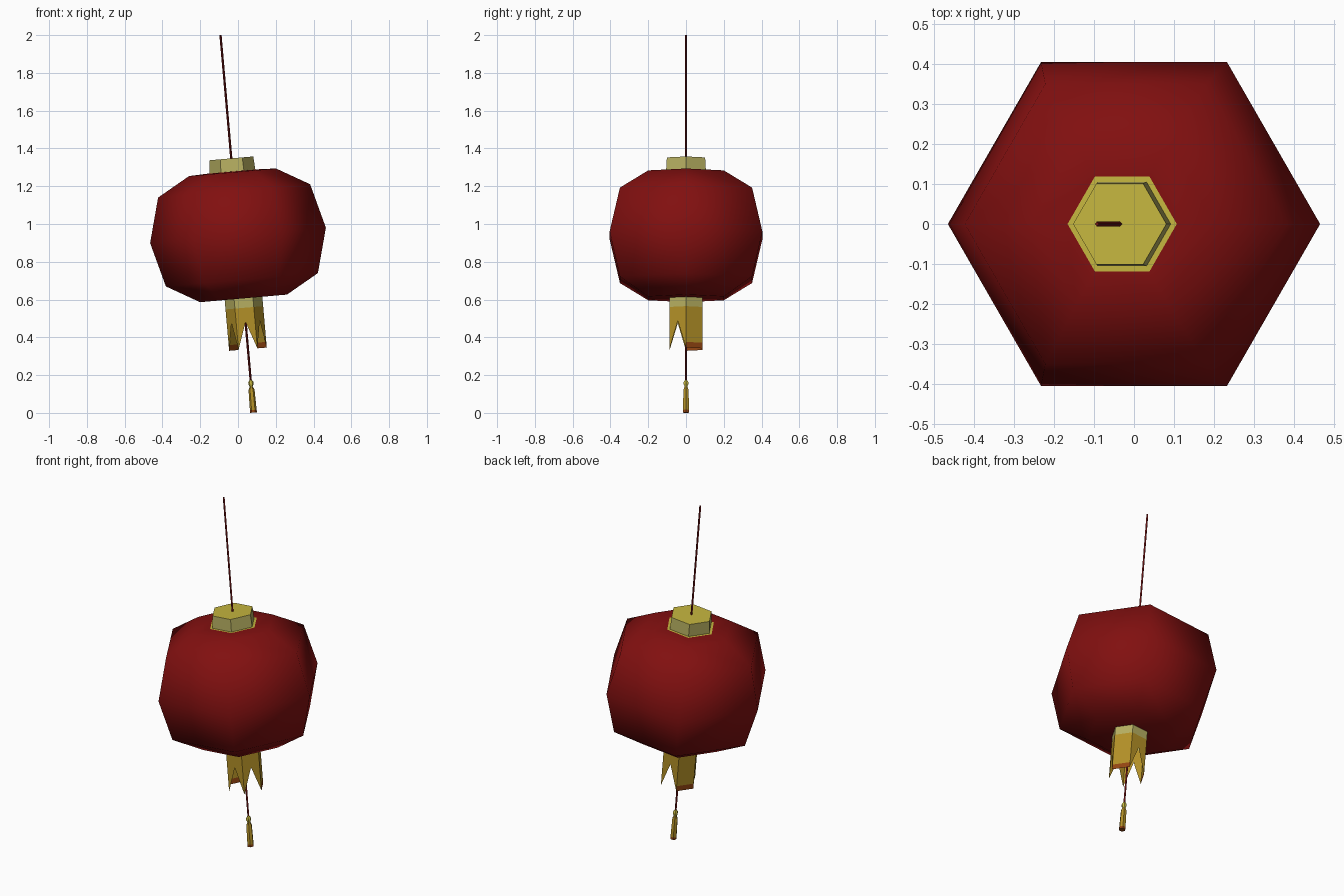
import bpy, bmesh, math
from mathutils import Matrix

if "Cube" in bpy.data.objects:
    bpy.data.objects.remove(bpy.data.objects["Cube"])

# Everything is built along an upright axis, then leaned 5 degrees about y
LEAN = Matrix.Translation((0, 0, 0.94)) @ Matrix.Rotation(math.radians(-5), 4, 'Y')


def material(name, rgb):
    m = bpy.data.materials.new(name)
    m.diffuse_color = (*rgb, 1)
    m.use_nodes = True
    m.node_tree.nodes["Principled BSDF"].inputs["Base Color"].default_value = m.diffuse_color
    return m


RED = material("lantern red", (0.22, 0.005, 0.005))
CORD = material("cord red", (0.15, 0.006, 0.006))
YELLOW = material("cap yellow", (0.56, 0.47, 0.05))
PALE = material("pale yellow", (0.47, 0.43, 0.12))
GOLD = material("gold", (0.45, 0.28, 0.02))
BROWN = material("burnt orange", (0.30, 0.06, 0.006))


def finish(name, bm, mats, smooth=None):
    me = bpy.data.meshes.new(name)
    bm.to_mesh(me)
    bm.free()
    me.transform(LEAN)
    for m in mats:
        me.materials.append(m)
    ob = bpy.data.objects.new(name, me)
    bpy.context.collection.objects.link(ob)
    if smooth is not None:
        bpy.ops.object.select_all(action='DESELECT')
        ob.select_set(True)
        bpy.context.view_layer.objects.active = ob
        bpy.ops.object.shade_smooth_by_angle(angle=math.radians(smooth))
    return ob


def lathe(name, profile, sides, mats, bands=None, smooth=None, ends=(0, 0)):
    """Closed stack of rings (radius, height), top to bottom; bands = material per row."""
    bm = bmesh.new()
    rings = [[bm.verts.new((r * math.cos(math.tau * i / sides),
                            r * math.sin(math.tau * i / sides), z))
              for i in range(sides)] for r, z in profile]
    for row, (a, b) in enumerate(zip(rings, rings[1:])):
        for i in range(sides):
            j = (i + 1) % sides
            f = bm.faces.new((a[i], b[i], b[j], a[j]))
            f.material_index = bands[row] if bands else 0
    bm.faces.new(rings[0]).material_index = ends[0]
    bm.faces.new(rings[-1][::-1]).material_index = ends[1]
    return finish(name, bm, mats, smooth)


# Paper body, with a narrow yellow collar around the cap
lathe("lantern_body",
      [(0.137, 0.339), (0.231, 0.335), (0.404, 0.236), (0.467, 0.0),
       (0.404, -0.236), (0.231, -0.335)],
      6, [RED, YELLOW], smooth=60, ends=(1, 0))

# Top cap
lathe("top_cap", [(0.117, 0.409), (0.122, 0.335)], 6, [PALE, YELLOW], ends=(1, 0))

# Hanging cord and tassel cord
lathe("hanging_cord", [(0.006, 1.064), (0.006, 0.40)], 4, [CORD])
lathe("tassel_cord", [(0.006, -0.33), (0.006, -0.78)], 4, [CORD])

# Bottom skirt: pale band, then panels that are full or cut with a notch
bm = bmesh.new()
R = 0.1


def corner(i, z):
    a = math.tau * i / 6
    return (R * math.cos(a), R * math.sin(a), z)


def panel(points, mat):
    bm.faces.new([bm.verts.new(p) for p in points]).material_index = mat


for i in range(6):
    mid = [(p + q) / 2 for p, q in zip(corner(i, -0.46), corner(i + 1, -0.46))]
    panel([corner(i, -0.335), corner(i, -0.385),
           corner(i + 1, -0.385), corner(i + 1, -0.335)], 0)
    if i in (0, 2):      # two full rear panels with burnt tips
        panel([corner(i, -0.385), corner(i, -0.575),
               corner(i + 1, -0.575), corner(i + 1, -0.385)], 1)
        panel([corner(i, -0.575), corner(i, -0.605),
               corner(i + 1, -0.605), corner(i + 1, -0.575)], 2)
    else:                # notched panels, one half on each side of the notch
        top = [(p + q) / 2 for p, q in zip(corner(i, -0.385), corner(i + 1, -0.385))]
        panel([corner(i, -0.385), corner(i, -0.605), mid, top], 1)
        panel([top, mid, corner(i + 1, -0.605), corner(i + 1, -0.385)], 1)
bmesh.ops.remove_doubles(bm, verts=bm.verts, dist=0.0005)
finish("bottom_skirt", bm, [PALE, GOLD, BROWN])

# Tassel: bead, neck and fringe with burnt tips
lathe("tassel",
      [(0.006, -0.768), (0.014, -0.781), (0.014, -0.792), (0.008, -0.803),
       (0.016, -0.822), (0.018, -0.928), (0.018, -0.942)],
      6, [YELLOW, GOLD, BROWN], bands=[0, 0, 0, 1, 1, 2], smooth=50, ends=(0, 2))
